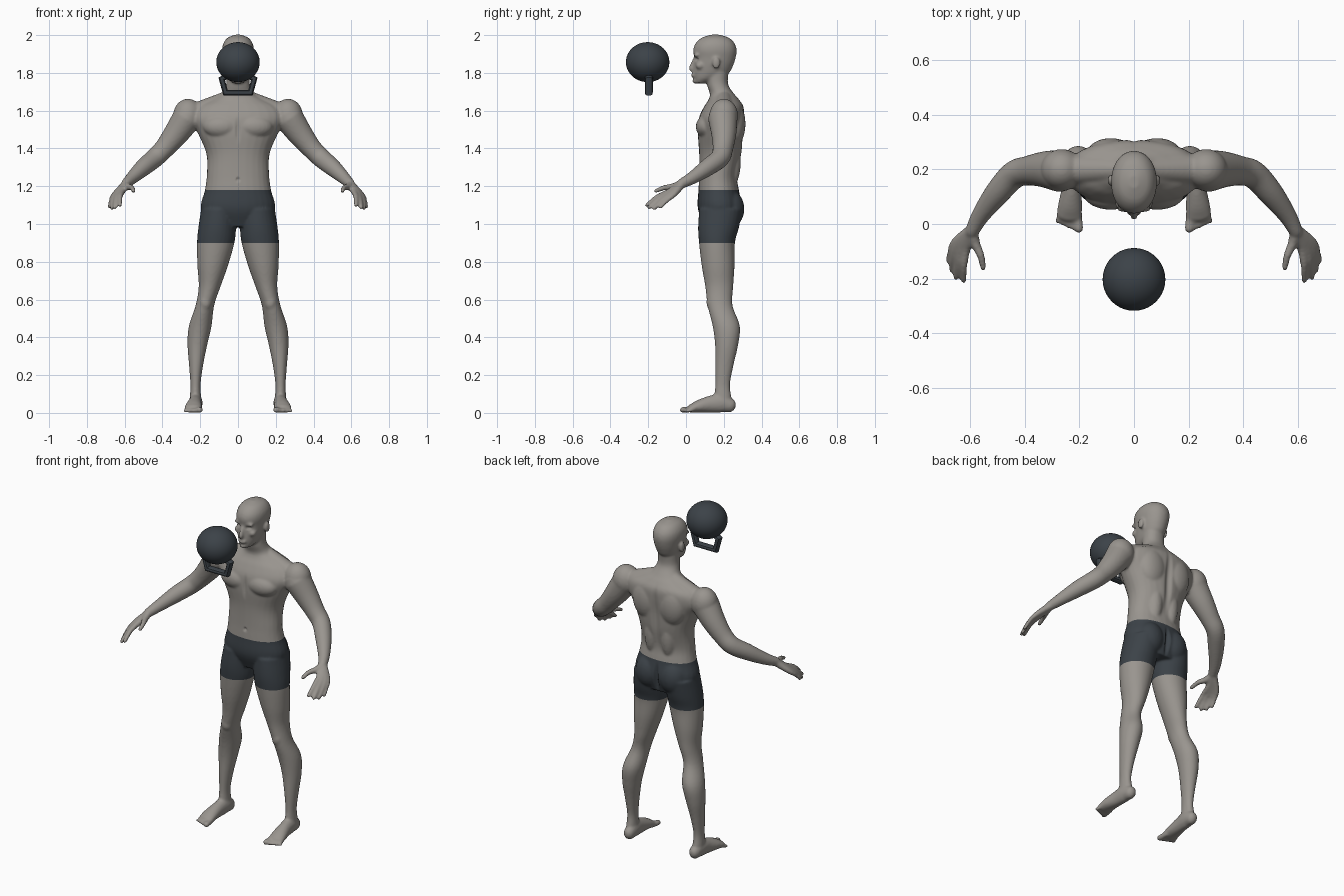
import bpy, bmesh, math
from mathutils import Vector, Matrix

if "Cube" in bpy.data.objects:
    bpy.data.objects.remove(bpy.data.objects["Cube"])


def material(name, colour):
    mat = bpy.data.materials.new(name)
    mat.use_nodes = True
    mat.diffuse_color = (*colour, 1)
    shader = next(n for n in mat.node_tree.nodes if n.type == 'BSDF_PRINCIPLED')
    shader.inputs["Base Color"].default_value = (*colour, 1)
    return mat


skin = material("warm grey skin", (.32, .30, .275))
charcoal = material("charcoal", (.045, .055, .065))


def add_object(name, mesh, *materials):
    obj = bpy.data.objects.new(name, mesh)
    bpy.context.scene.collection.objects.link(obj)
    for mat in materials:
        mesh.materials.append(mat)
    return obj


def spline(nodes, steps=5):
    """Smooth curve through nodes of position and radii."""
    pts = [Vector(n) for n in nodes]
    pts = [pts[0] * 2 - pts[1]] + pts + [pts[-1] * 2 - pts[-2]]
    rows = []
    for a, b, c, d in zip(pts, pts[1:], pts[2:], pts[3:]):
        for k in range(steps):
            t = k / steps
            rows.append((b * 2 + (c - a) * t + (a * 2 - b * 5 + c * 4 - d) * t ** 2
                         + (b * 3 - a - c * 3 + d) * t ** 3) * .5)
    return rows + [pts[-2]]


def skin_rings(bm, rings):
    loops = [[bm.verts.new(p) for p in ring] for ring in rings]
    for low, high in zip(loops, loops[1:]):
        for i in range(len(low)):
            bm.faces.new((low[i - 1], low[i], high[i], high[i - 1]))
    bm.faces.new(loops[0])
    bm.faces.new(loops[-1])


def ring(centre, u, v, rx, ry, power=1, count=28):
    out = []
    for i in range(count):
        a = math.tau * i / count
        c, s = math.cos(a), math.sin(a)
        out.append(centre + u * rx * math.copysign(abs(c) ** power, c)
                   + v * ry * math.copysign(abs(s) ** power, s))
    return out


def stack(bm, nodes, power=1):
    """Loft of level sections."""
    skin_rings(bm, [ring(Vector(r[:3]), Vector((1, 0, 0)), Vector((0, 1, 0)), r[3], r[4], power)
                    for r in spline(nodes)])


def limb(bm, nodes):
    """Round-ended tube across its own path."""
    rows = spline([n if len(n) == 5 else (*n, n[-1]) for n in nodes])
    pos = [Vector(r[:3]) for r in rows]
    rings = []
    for i, r in enumerate(rows):
        t = (pos[min(i + 1, len(pos) - 1)] - pos[max(i - 1, 0)]).normalized()
        u = t.cross(Vector((0, 0, 1))).normalized()
        v = u.cross(t)
        angles = [0]
        if i == 0:
            angles = [-80, -55, -28, 0]
        elif i == len(rows) - 1:
            angles = [0, 28, 55, 80]
        for a in map(math.radians, angles):
            centre = pos[i] + t * min(r[3], r[4]) * math.sin(a)
            rings.append(ring(centre, u, v, r[3] * math.cos(a), r[4] * math.cos(a)))
    skin_rings(bm, rings)


def blob(bm, centre, radii):
    bmesh.ops.create_uvsphere(bm, u_segments=24, v_segments=16, radius=1,
                              matrix=Matrix.Translation(centre) @ Matrix.Diagonal((*radii, 1)))


def mirror(nodes, side):
    return [(n[0] * side, *n[1:]) for n in nodes]


bm = bmesh.new()

# Torso and neck: y, z, half width, half depth
torso = [(.185, .985, .13, .085), (.18, 1.08, .196, .117), (.173, 1.18, .175, .107),
         (.17, 1.26, .165, .1), (.182, 1.37, .167, .112), (.182, 1.48, .212, .12),
         (.188, 1.56, .25, .12), (.2, 1.62, .22, .105), (.2, 1.66, .14, .08),
         (.19, 1.69, .085, .064), (.167, 1.74, .063, .056), (.165, 1.81, .06, .06)]
stack(bm, [(0, *n) for n in torso], .92)

# Head from chin to crown
head = [(.075, 1.745, .028, .03), (.105, 1.77, .05, .063), (.132, 1.8, .063, .095),
        (.145, 1.84, .073, .105), (.153, 1.88, .079, .11), (.153, 1.92, .084, .115),
        (.154, 1.955, .078, .104), (.155, 1.985, .056, .074), (.155, 2.002, .018, .025)]
stack(bm, [(0, *n) for n in head], .95)
limb(bm, [(0, .045, 1.872, .009), (0, .034, 1.845, .011), (0, .028, 1.823, .014)])
blob(bm, (0, .041, 1.787), (.026, .014, .013))
blob(bm, (0, .05, 1.757), (.022, .016, .015))

leg = [(.1, .185, 1.08, .095, .115), (.11, .172, .98, .1, .108), (.118, .164, .9, .099, .095),
       (.134, .17, .78, .081, .087), (.15, .176, .67, .058, .074), (.175, .18, .57, .049, .066),
       (.2, .213, .46, .06, .072), (.215, .215, .36, .052, .061), (.222, .203, .25, .037, .048),
       (.225, .194, .15, .027, .039), (.225, .195, .08, .03, .045), (.225, .195, .04, .03, .04)]
foot = [(.222, .232, .04, .032, .038), (.224, .19, .052, .036, .05), (.228, .13, .046, .037, .045),
        (.234, .07, .035, .044, .034), (.237, .03, .024, .047, .023)]
arm = [(.27, .195, 1.56, .078), (.33, .2, 1.475, .066), (.39, .195, 1.4, .054),
       (.44, .18, 1.35, .051), (.5, .115, 1.3, .046), (.56, .035, 1.245, .034),
       (.593, -.025, 1.213, .026)]
wrist = (.593, -.02, 1.212, .022)
fingers = [[(.615, -.09, 1.17, .017), (.623, -.15, 1.145, .013), (.625, -.207, 1.1, .011)],
           [(.632, -.09, 1.163, .017), (.645, -.147, 1.13, .013), (.652, -.195, 1.088, .011)],
           [(.647, -.08, 1.158, .016), (.663, -.128, 1.123, .012), (.668, -.168, 1.083, .011)],
           [(.655, -.065, 1.155, .015), (.673, -.1, 1.125, .011), (.68, -.135, 1.09, .01)],
           [(.582, -.07, 1.197, .018), (.562, -.115, 1.192, .014), (.553, -.16, 1.175, .011)]]
muscles = [((.265, .2, 1.575), (.078, .075, .088)),      # shoulder
           ((.085, .11, 1.515), (.1, .058, .062)),       # chest
           ((.085, .255, 1.53), (.09, .06, .12)),        # upper back
           ((.055, .235, 1.33), (.05, .055, .14)),       # lower back
           ((.082, .232, 1.08), (.083, .077, .1)),       # buttock
           ((.172, .14, .585), (.033, .032, .045)),      # kneecap
           ((.086, .16, 1.852), (.011, .021, .032)),     # ear
           ((.033, .056, 1.894), (.031, .014, .01)),     # brow
           ((.046, .075, 1.838), (.024, .024, .02))]     # cheek

for side in (1, -1):
    stack(bm, mirror(leg, side))
    limb(bm, mirror(foot, side))
    limb(bm, mirror(arm, side))
    limb(bm, mirror([(.03, .2, 1.675, .04), (.24, .2, 1.575, .06)], side))
    for finger in fingers:
        limb(bm, mirror([wrist] + finger, side))
    for i in range(5):
        r = (.016 if i == 0 else .0125) - .0005 * i
        limb(bm, mirror([(.207 + .016 * i, .04, .02, r),
                         (.202 + .019 * i, -.018 + .007 * i, r, r)], side))
    for centre, radii in muscles:
        blob(bm, (centre[0] * side, *centre[1:]), radii)

bmesh.ops.recalc_face_normals(bm, faces=bm.faces)
mesh = bpy.data.meshes.new("body")
bm.to_mesh(mesh)
bm.free()
body = add_object("body", mesh)

# Fuse the parts into one soft surface
remesh = body.modifiers.new("fuse", 'REMESH')
remesh.mode = 'VOXEL'
remesh.voxel_size = .007
soften = body.modifiers.new("soften", 'SMOOTH')
soften.factor = .5
soften.iterations = 5
graph = bpy.context.evaluated_depsgraph_get()
fused = bpy.data.meshes.new_from_object(body.evaluated_get(graph))
body.modifiers.clear()
body.data = fused
fused.name = "body"
bpy.data.meshes.remove(mesh)
fused.materials.clear()
fused.materials.append(skin)
fused.materials.append(charcoal)

# Hollows: centre, reach, push along y
hollows = [((.034, .05, 1.872), (.022, .04, .014), .011),   # eye sockets
           ((0, .06, 1.5), (.018, .06, .09), .008),         # breastbone
           ((0, .07, 1.235), (.014, .05, .016), .01),       # navel
           ((0, .3, 1.45), (.03, .09, .24), -.014),         # spine
           ((0, .3, 1.07), (.02, .1, .11), -.02)]           # cleft
bm = bmesh.new()
bm.from_mesh(fused)
for vert in bm.verts:
    p = Vector((abs(vert.co.x), vert.co.y, vert.co.z))
    for centre, reach, push in hollows:
        d = sum(((a - b) / r) ** 2 for a, b, r in zip(p, centre, reach))
        if d < 1:
            vert.co.y += push * (1 - d) ** 2

# Shorts, cut cleanly at waist and hem
HEM, WAIST = .9, 1.18
for level in (HEM, WAIST):
    bmesh.ops.bisect_plane(bm, geom=bm.verts[:] + bm.edges[:] + bm.faces[:],
                           plane_co=(0, 0, level), plane_no=(0, 0, 1))
for face in bm.faces:
    c = face.calc_center_median()
    face.material_index = int(HEM < c.z < WAIST and abs(c.x) < .35)
    face.smooth = True
bm.to_mesh(fused)
bm.free()

# Kettlebell ball
bm = bmesh.new()
bmesh.ops.create_uvsphere(bm, u_segments=40, v_segments=24, radius=.115,
                          matrix=Matrix.Translation((0, -.203, 1.857)) @ Matrix.Diagonal((1, 1, .92, 1)))
for face in bm.faces:
    face.smooth = True
mesh = bpy.data.meshes.new("kettlebell_ball")
bm.to_mesh(mesh)
bm.free()
add_object("kettlebell_ball", mesh, charcoal)

# Kettlebell handle: a hanging frame with mitred corners
bm = bmesh.new()
y = -.197
path = [(-.045, 1.79), (-.086, 1.768), (-.066, 1.695), (.066, 1.695), (.086, 1.768), (.045, 1.79)]
path = [Vector((x, y, z)) for x, z in path]
rings = []
for i, p in enumerate(path):
    into = (p - path[max(i - 1, 0)]).normalized()
    out = (path[min(i + 1, len(path) - 1)] - p).normalized()
    t = (into + out).normalized()
    u = t.cross(Vector((0, 1, 0)))
    widen = 1 / max(t.dot(out), t.dot(into), .6) if i in (0, len(path) - 1) else 1 / t.dot(out)
    rings.append(ring(p, u, Vector((0, 1, 0)), .015 * widen, .021, .8, 12))
skin_rings(bm, rings)
bmesh.ops.recalc_face_normals(bm, faces=bm.faces)
mesh = bpy.data.meshes.new("kettlebell_handle")
bm.to_mesh(mesh)
bm.free()
add_object("kettlebell_handle", mesh, charcoal)
